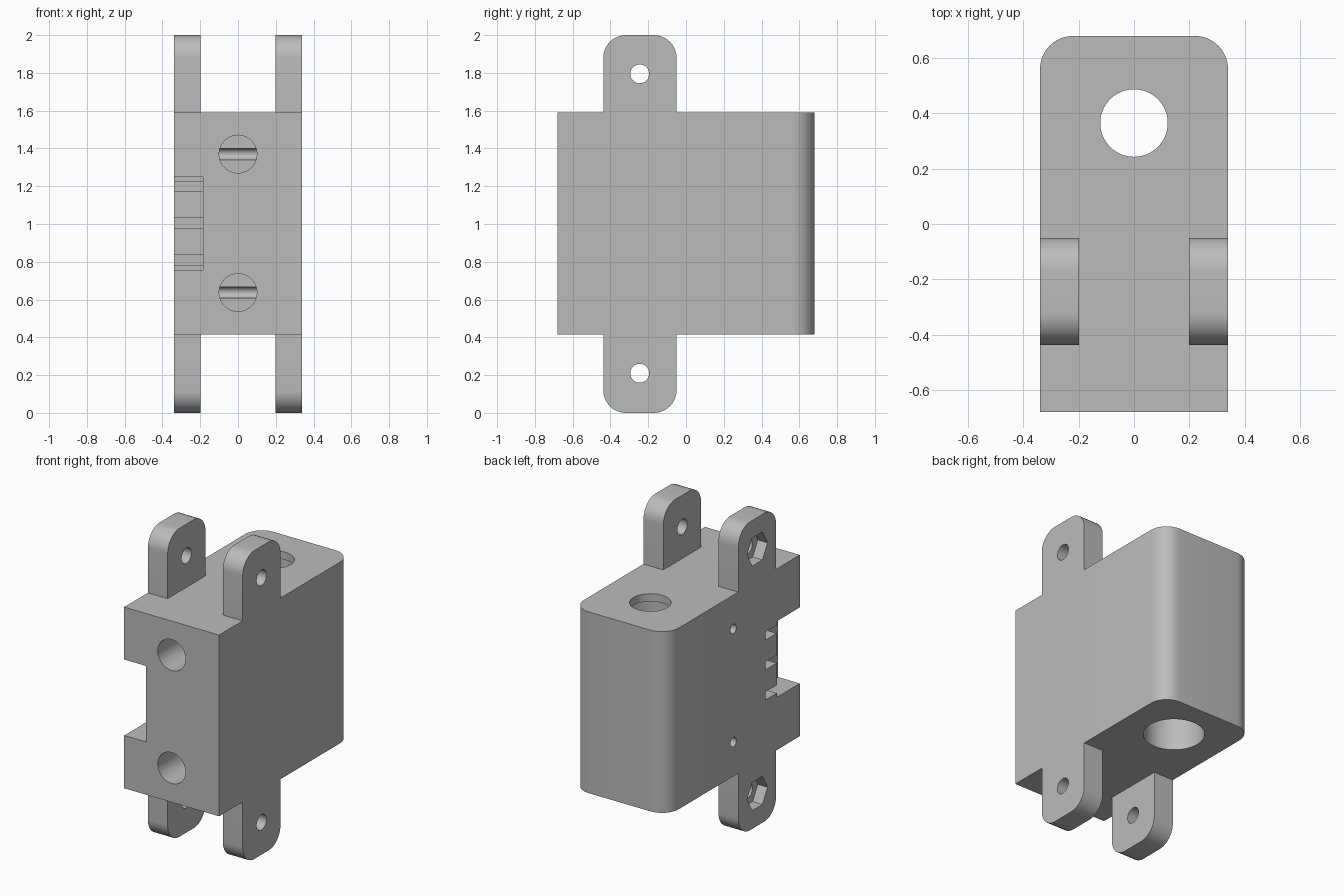
import bpy, bmesh, math
from mathutils import Matrix, Vector

if "Cube" in bpy.data.objects:
    bpy.data.objects.remove(bpy.data.objects["Cube"], do_unlink=True)

# One plain grey plastic
grey = bpy.data.materials.new("grey_plastic")
grey.use_nodes = True
colour = (0.5, 0.5, 0.5, 1)
grey.diffuse_color = colour
grey.node_tree.nodes["Principled BSDF"].inputs["Base Color"].default_value = colour

HALF_W, HALF_D = 0.34, 0.68
BOTTOM, TOP = 0.415, 1.59
TAB_Y = -0.245


def finish(name, bm):
    bmesh.ops.recalc_face_normals(bm, faces=bm.faces)
    mesh = bpy.data.meshes.new(name)
    bm.to_mesh(mesh)
    bm.free()
    mesh.materials.append(grey)
    obj = bpy.data.objects.new(name, mesh)
    bpy.context.collection.objects.link(obj)
    return obj


def box(name, lo, hi, round_edges=None, radius=0.12):
    """Box between two corners, with chosen edges rounded."""
    bm = bmesh.new()
    bmesh.ops.create_cube(bm, size=1)
    lo, hi = Vector(lo), Vector(hi)
    for v in bm.verts:
        v.co = (lo + hi) / 2 + v.co * (hi - lo)
    if round_edges:
        edges = [e for e in bm.edges if round_edges(e)]
        bmesh.ops.bevel(bm, geom=edges, offset=radius, segments=10,
                        profile=0.5, affect='EDGES')
    return finish(name, bm)


def rod(name, start, end, radius, sides=48):
    """Cylinder or prism between two points."""
    start, end = Vector(start), Vector(end)
    axis = end - start
    bm = bmesh.new()
    turn = axis.to_track_quat('Z', 'Y').to_matrix().to_4x4()
    bmesh.ops.create_cone(bm, cap_ends=True, segments=sides, radius1=radius,
                          radius2=radius, depth=axis.length,
                          matrix=Matrix.Translation((start + end) / 2) @ turn)
    return finish(name, bm)


def combine(target, tool, operation):
    mod = target.modifiers.new(operation, 'BOOLEAN')
    mod.operation, mod.object, mod.solver = operation, tool, 'EXACT'
    bpy.context.view_layer.objects.active = target
    bpy.ops.object.modifier_apply(modifier=mod.name)
    bpy.data.objects.remove(tool, do_unlink=True)


def cut(tool):
    combine(housing, tool, 'DIFFERENCE')


def along_x(e):
    d = e.verts[0].co - e.verts[1].co
    return abs(d.x) > 0.01


def back_upright(e):
    a, b = (v.co for v in e.verts)
    return abs(a.z - b.z) > 0.01 and a.y > 0 and b.y > 0


# Main block with rounded rear corners
housing = box("housing", (-HALF_W, -HALF_D, BOTTOM), (HALF_W, HALF_D, TOP), back_upright)

# Mounting tabs: two rounded straps, open between them above and below
for side in (-1, 1):
    x0, x1 = sorted((side * 0.198, side * HALF_W))
    strap = box("tab_strap", (x0, -0.438, 0), (x1, -0.05, 2), along_x)
    combine(housing, strap, 'UNION')

# Tab bolt holes, with hexagonal nut pockets on the right
for z in (0.21, 1.795):
    cut(rod("bolt_hole", (-0.5, TAB_Y, z), (0.5, TAB_Y, z), 0.05, 32))
    bm = bmesh.new()
    ring = [bm.verts.new((-0.5, TAB_Y + 0.105 * math.cos(i * math.pi / 3),
                          z + 0.105 * math.sin(i * math.pi / 3))) for i in range(6)]
    face = bm.faces.new(ring)
    new = bmesh.ops.extrude_face_region(bm, geom=[face])["geom"]
    bmesh.ops.translate(bm, vec=(0.23, 0, 0),
                        verts=[v for v in new if isinstance(v, bmesh.types.BMVert)])
    cut(finish("nut_pocket", bm))

# Vertical bore, narrower at the top lip
cut(rod("wide_bore", (0, 0.365, 0.3), (0, 0.365, 1.54), 0.18, 64))
cut(rod("lip_bore", (0, 0.365, 1.4), (0, 0.365, 1.7), 0.122, 64))

# Blind front bores, each crossed by a small pin hole from the right
for z in (0.637, 1.37):
    cut(rod("front_bore", (0, -0.8, z), (0, 0, z), 0.1))
    cut(rod("pin_hole", (-0.5, 0, z), (0.12, 0, z), 0.03, 24))

# Front corner notch with three narrow slots in its rear wall
cut(box("notch", (-0.5, -0.8, 0.757), (-0.185, -0.445, 1.25)))
for z in (0.81, 1.005, 1.198):
    cut(box("slot", (-0.5, -0.6, z - 0.026), (-0.185, -0.33, z + 0.026)))

# Smooth curves, sharp corners
bpy.ops.object.select_all(action='DESELECT')
housing.select_set(True)
bpy.context.view_layer.objects.active = housing
bpy.ops.object.shade_smooth_by_angle(angle=math.radians(30))
